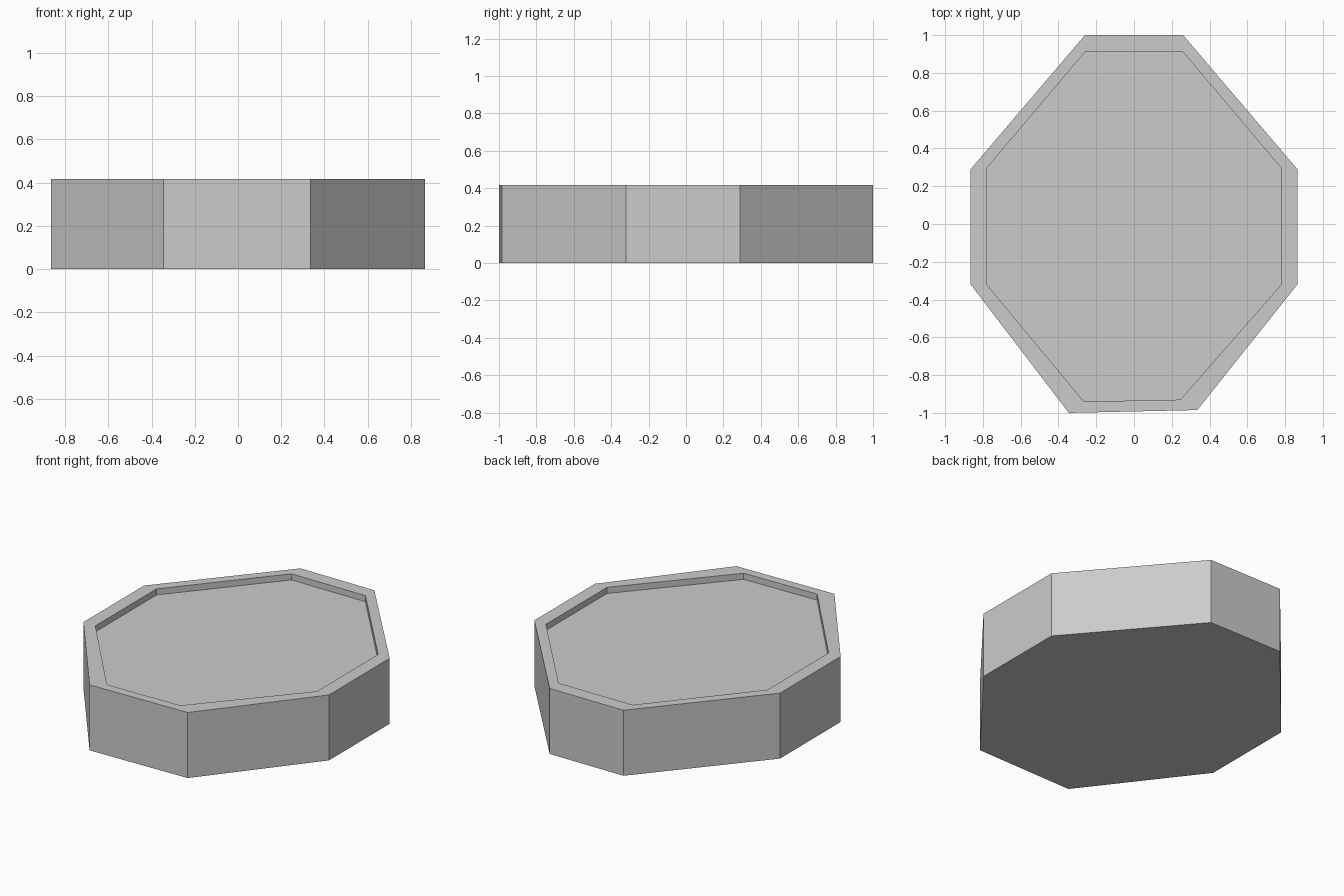
import bpy
import bmesh

cube = bpy.data.objects.get("Cube")
if cube:
    bpy.data.objects.remove(cube, do_unlink=True)

HEIGHT = 0.417
FLOOR = 0.378

# Eight-sided outlines, clockwise from the back left corner
OUTER = [(-0.26, 1), (0.26, 1), (0.865, 0.29), (0.865, -0.32),
         (0.335, -0.985), (-0.345, -1), (-0.865, -0.32), (-0.865, 0.29)]
INNER = [(-0.26, 0.91), (0.26, 0.91), (0.78, 0.295), (0.78, -0.32),
         (0.245, -0.93), (-0.265, -0.94), (-0.78, -0.32), (-0.78, 0.295)]

grey = bpy.data.materials.new("plain_grey")
grey.use_nodes = True
colour = (0.6, 0.6, 0.6, 1)
grey.diffuse_color = colour
grey.node_tree.nodes["Principled BSDF"].inputs["Base Color"].default_value = colour

# Tray: base, outer wall, flat rim, recess wall and sunken floor
bm = bmesh.new()
rings = [[bm.verts.new((x, y, z)) for x, y in outline]
         for outline, z in ((OUTER, 0), (OUTER, HEIGHT), (INNER, HEIGHT), (INNER, FLOOR))]
for low, high in zip(rings, rings[1:]):
    for i in range(len(low)):
        j = (i + 1) % len(low)
        bm.faces.new((low[i], low[j], high[j], high[i]))
bm.faces.new(rings[0])
bm.faces.new(rings[-1])
bmesh.ops.recalc_face_normals(bm, faces=bm.faces)

mesh = bpy.data.meshes.new("octagonal_tray")
bm.to_mesh(mesh)
bm.free()
mesh.materials.append(grey)
tray = bpy.data.objects.new("octagonal_tray", mesh)
bpy.context.collection.objects.link(tray)
